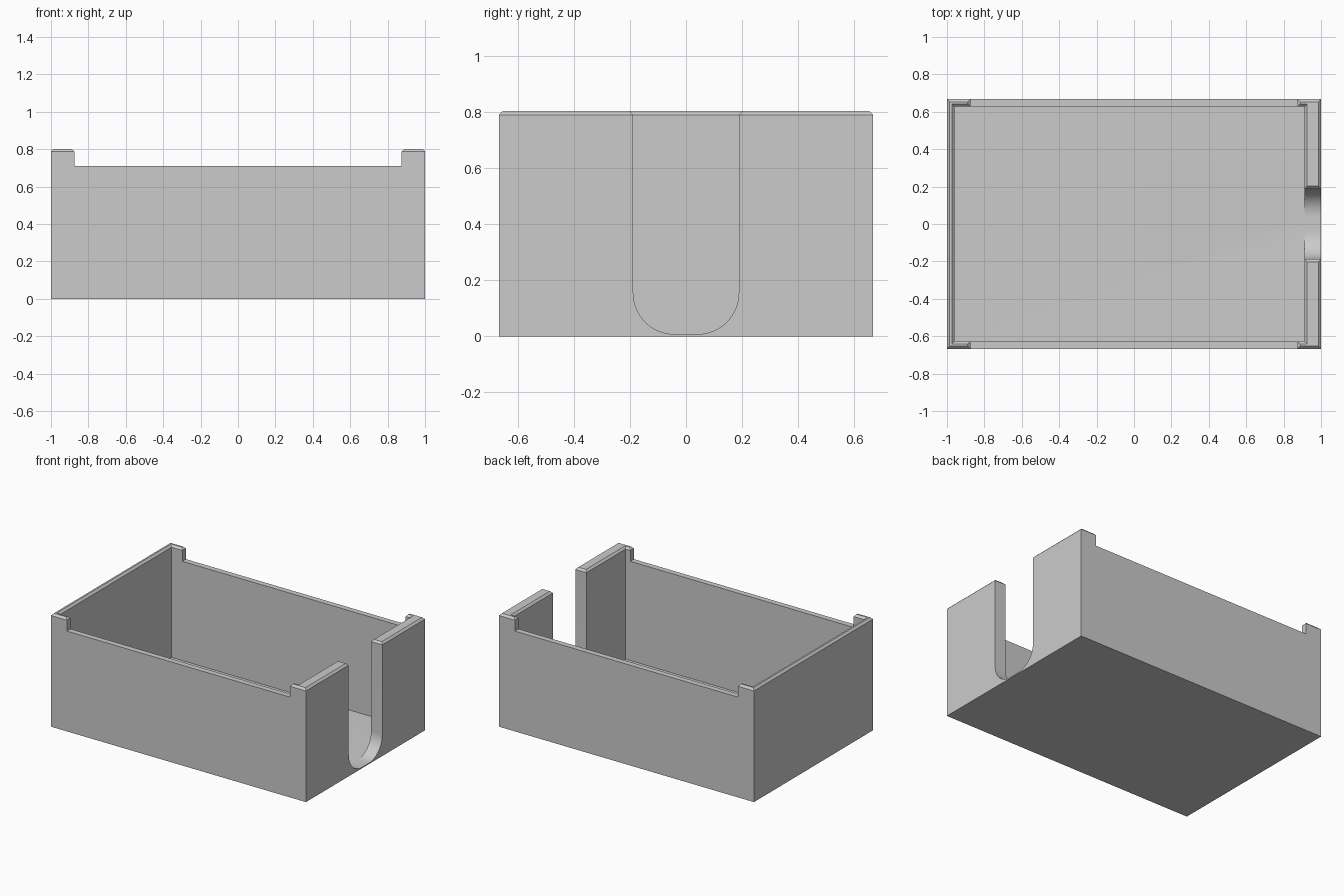
import bpy, bmesh, math

old = bpy.data.objects.get("Cube")
if old:
    bpy.data.objects.remove(old, do_unlink=True)

HALF_Y, HEIGHT = 0.667, 0.802
WALL, FLOOR, RIM, CHAMFER = 0.04, 0.0075, 0.711, 0.014

grey = bpy.data.materials.new("plain grey")
grey.use_nodes = True
colour = (0.6, 0.6, 0.6, 1)
grey.diffuse_color = colour
grey.node_tree.nodes["Principled BSDF"].inputs["Base Color"].default_value = colour


def prism(name, profile, x0, x1):
    """Extrude a (y, z) profile along x."""
    bm = bmesh.new()
    face = bm.faces.new([bm.verts.new((x0, y, z)) for y, z in profile])
    moved = bmesh.ops.extrude_face_region(bm, geom=[face])["geom"]
    bmesh.ops.translate(bm, vec=(x1 - x0, 0, 0),
                        verts=[v for v in moved if isinstance(v, bmesh.types.BMVert)])
    bmesh.ops.recalc_face_normals(bm, faces=bm.faces)
    mesh = bpy.data.meshes.new(name)
    bm.to_mesh(mesh)
    bm.free()
    obj = bpy.data.objects.new(name, mesh)
    bpy.context.collection.objects.link(obj)
    return obj


def rect(y, z0, z1):
    return [(-y, z0), (y, z0), (y, z1), (-y, z1)]


# Solid block
tray = prism("open_tray", rect(HALF_Y, 0, HEIGHT), -1, 1)
tray.data.materials.append(grey)

# Rounded-bottom slot profile
slot_half, radius = 0.188, 0.147
arc = [(slot_half - radius + radius * math.sin(a), FLOOR + radius - radius * math.cos(a))
       for a in (math.pi / 2 * i / 16 for i in range(17))]
right_side = arc + [(slot_half, 1)]
slot = right_side + [(-y, z) for y, z in reversed(right_side)]

# Inner cavity, lowered long rims and end slot
cutters = [
    prism("cavity_cutter", rect(HALF_Y - WALL, FLOOR, 1), -1 + WALL, 0.912),
    prism("rim_cutter", rect(1, RIM, 1), -0.875, 0.875),
    prism("slot_cutter", slot, 0.8, 1.1),
]
bpy.context.view_layer.objects.active = tray
for cutter in cutters:
    mod = tray.modifiers.new(cutter.name, "BOOLEAN")
    mod.operation, mod.solver, mod.object = "DIFFERENCE", "EXACT", cutter
    bpy.ops.object.modifier_apply(modifier=mod.name)
for cutter in cutters:
    bpy.data.objects.remove(cutter, do_unlink=True)

# Chamfer around the highest rim
bm = bmesh.new()
bm.from_mesh(tray.data)
bmesh.ops.remove_doubles(bm, verts=bm.verts, dist=0.0001)
bmesh.ops.dissolve_limit(bm, angle_limit=0.01, verts=bm.verts, edges=bm.edges)
top = [e for e in bm.edges if all(v.co.z > HEIGHT - 0.001 for v in e.verts)
       and e.calc_face_angle(0) > 1]
bmesh.ops.bevel(bm, geom=top, offset=CHAMFER, offset_type="OFFSET", segments=1,
                profile=0.5, affect="EDGES", clamp_overlap=True)
bm.to_mesh(tray.data)
bm.free()

# Smooth the slot curve, keep every corner crisp
bpy.ops.object.select_all(action="DESELECT")
tray.select_set(True)
bpy.ops.object.shade_smooth_by_angle(angle=math.radians(25))
